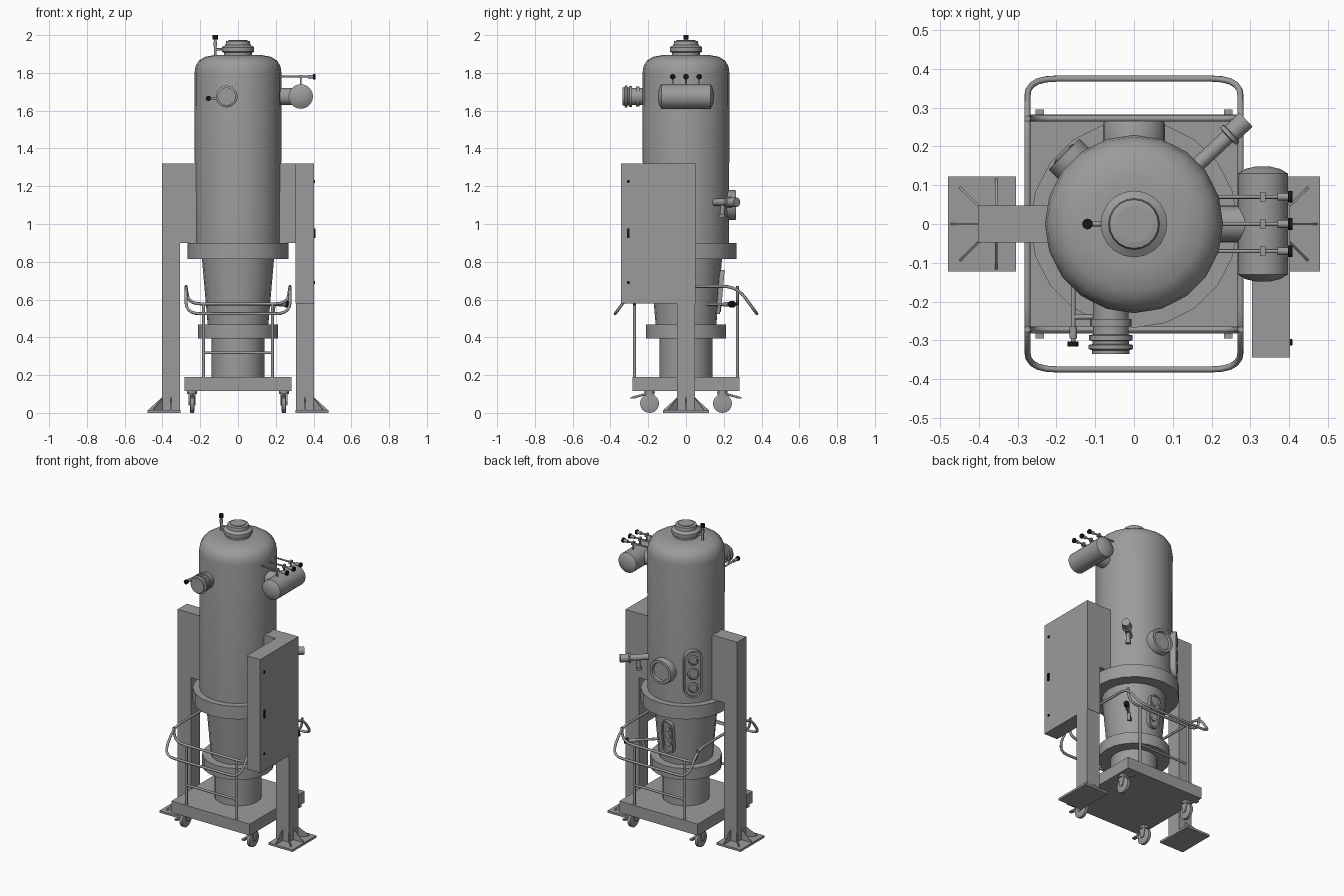
import bpy, bmesh, math
from mathutils import Vector, Matrix

if "Cube" in bpy.data.objects:
    bpy.data.objects.remove(bpy.data.objects["Cube"])


def material(name, c):
    m = bpy.data.materials.new(name)
    m.diffuse_color = (c, c, c, 1)
    m.use_nodes = True
    m.node_tree.nodes["Principled BSDF"].inputs["Base Color"].default_value = m.diffuse_color
    return m


GREY = material("steel_grey", 0.33)
BLACK = material("handle_black", 0.008)


def frame(loc, n):
    """Matrix with local z along n and local y pointing up."""
    n = Vector(n).normalized()
    up = Vector((0, 0, 1)) if abs(n.z) < 0.99 else Vector((0, 1, 0))
    x = up.cross(n).normalized()
    y = n.cross(x)
    m = Matrix((x, y, n)).transposed().to_4x4()
    m.translation = Vector(loc)
    return m


def finish(name, bm, mat, mtx=None, smooth=True):
    if mtx:
        bm.transform(mtx)
    bmesh.ops.recalc_face_normals(bm, faces=bm.faces)
    me = bpy.data.meshes.new(name)
    bm.to_mesh(me)
    bm.free()
    me.materials.append(mat)
    ob = bpy.data.objects.new(name, me)
    bpy.context.collection.objects.link(ob)
    if smooth:
        bpy.ops.object.select_all(action='DESELECT')
        ob.select_set(True)
        bpy.context.view_layer.objects.active = ob
        bpy.ops.object.shade_smooth_by_angle(angle=math.radians(35))
    return ob


def lathe(name, prof, loc=(0, 0, 0), n=(0, 0, 1), seg=20, mat=GREY):
    """Capped surface of revolution; prof = (radius, distance along n)."""
    bm = bmesh.new()
    rings = [[bm.verts.new((r * math.cos(i * math.tau / seg), r * math.sin(i * math.tau / seg), h))
              for i in range(seg)] for r, h in prof]
    for a, b in zip(rings, rings[1:]):
        for i in range(seg):
            j = (i + 1) % seg
            bm.faces.new((a[i], a[j], b[j], b[i]))
    bm.faces.new(rings[0])
    bm.faces.new(rings[-1])
    return finish(name, bm, mat, frame(loc, n))


def rod(name, a, b, r, mat=GREY, seg=12):
    a, b = Vector(a), Vector(b)
    return lathe(name, [(r, 0), (r, (b - a).length)], a, b - a, seg, mat)


def box(name, lo, hi, mat=GREY):
    bm = bmesh.new()
    bmesh.ops.create_cube(bm, size=1)
    lo, hi = Vector(lo), Vector(hi)
    for v in bm.verts:
        v.co = Vector([(lo[k] + hi[k]) / 2 + v.co[k] * (hi[k] - lo[k]) for k in range(3)])
    return finish(name, bm, mat, smooth=False)


def prism(name, pts, depth, mtx, mat=GREY):
    bm = bmesh.new()
    f = bm.faces.new([bm.verts.new((x, y, 0)) for x, y in pts])
    ext = bmesh.ops.extrude_face_region(bm, geom=[f])
    bmesh.ops.translate(bm, vec=(0, 0, depth), verts=[v for v in ext['geom'] if isinstance(v, bmesh.types.BMVert)])
    return finish(name, bm, mat, mtx)


def stadium_ring(name, r, half, wall, depth, mtx):
    """Oblong raised frame with a lower pane inside."""
    def outline(q):
        return [(q * math.cos(t), q * math.sin(t) + (half if k < 9 else -half))
                for k in range(18) for t in [math.pi * ((k if k < 9 else k - 1) / 8)]]
    bm = bmesh.new()
    loops = [[bm.verts.new((x, y, z)) for x, y in outline(q)]
             for q, z in ((r, 0), (r, depth), (r - wall, depth), (r - wall, depth - 0.012))]
    for a, b in zip(loops, loops[1:]):
        for i in range(18):
            j = (i + 1) % 18
            bm.faces.new((a[i], a[j], b[j], b[i]))
    bm.faces.new(loops[0])
    bm.faces.new(loops[-1])
    return finish(name, bm, GREY, mtx)


def tube(name, pts, r, bend=0.06, closed=False):
    """Bent tube with rounded corners."""
    P, out, n = [Vector(p) for p in pts], [], len(pts)
    for i, p in enumerate(P):
        if not closed and i in (0, n - 1):
            out.append(p)
            continue
        a, b = P[i - 1] - p, P[(i + 1) % n] - p
        a = p + a.normalized() * min(bend, a.length * 0.49)
        b = p + b.normalized() * min(bend, b.length * 0.49)
        out += [a * (1 - t) ** 2 + p * 2 * t * (1 - t) + b * t * t for t in (0, .2, .4, .6, .8, 1)]
    cu = bpy.data.curves.new(name, 'CURVE')
    cu.dimensions = '3D'
    cu.bevel_depth, cu.bevel_resolution, cu.use_fill_caps = r, 2, True
    s = cu.splines.new('POLY')
    s.points.add(len(out) - 1)
    for q, c in zip(s.points, out):
        q.co = (*c, 1)
    s.use_cyclic_u = closed
    cu.materials.append(GREY)
    ob = bpy.data.objects.new(name, cu)
    bpy.context.collection.objects.link(ob)
    bpy.ops.object.select_all(action='DESELECT')
    ob.select_set(True)
    bpy.context.view_layer.objects.active = ob
    bpy.ops.object.convert(target='MESH')
    bpy.ops.object.shade_smooth_by_angle(angle=math.radians(50))


# Vessel: upper body with dome, flange, cone, collar, lower pot
lathe("vessel_body", [(.228, .88), (.23, 1.80), (.225, 1.835), (.207, 1.865), (.175, 1.885), (.12, 1.895), (.08, 1.895)])
lathe("top_cap", [(.075, 1.88), (.075, 1.908), (.086, 1.912), (.086, 1.935), (.066, 1.948), (.063, 1.968), (.045, 1.972)])
lathe("top_cap_disc", [(.047, 1.96), (.047, 1.975)])
lathe("main_flange", [(.268, .815), (.268, .90)])
lathe("cone", [(.16, .46), (.192, .83)])
lathe("lower_collar", [(.212, .393), (.212, .468)])
lathe("lower_pot", [(.14, .18), (.14, .40)])

# Top valve
rod("top_valve_stem", (-.12, 0, 1.895), (-.12, 0, 1.98), .007)
rod("top_valve_body", (-.12, 0, 1.94), (-.12, 0, 1.965), .010)
rod("top_valve_branch", (-.12, 0, 1.925), (-.07, 0, 1.925), .006)
rod("top_valve_knob", (-.12, 0, 1.978), (-.12, 0, 2.0), .014, BLACK)

# Front port with its side valve
lathe("front_port", [(.046, .19), (.046, .285), (.056, .287), (.056, .30), (.047, .302), (.047, .31),
                     (.058, .312), (.058, .322), (.048, .326), (.048, .335)], (-.06, 0, 1.675), (0, -1, 0))
lathe("front_port_ring", [(.053, .245), (.053, .265)], (-.06, 0, 1.675), (0, -1, 0))
rod("front_valve_pipe", (-.157, -.15, 1.665), (-.157, -.305, 1.665), .006)
rod("front_valve_body", (-.157, -.265, 1.665), (-.157, -.295, 1.665), .010)
rod("front_valve_branch", (-.157, -.24, 1.665), (-.08, -.24, 1.665), .006)
rod("front_valve_knob", (-.157, -.303, 1.665), (-.157, -.316, 1.665), .014, BLACK)

# Side tank with three valve lines
lathe("side_tank", [(.02, -.148), (.045, -.142), (.065, -.13), (.065, .13), (.045, .142), (.02, .148)],
      (.332, 0, 1.675), (0, 1, 0))
rod("tank_neck", (.2, 0, 1.675), (.31, 0, 1.675), .046, seg=20)
for y in (-.07, 0, .07):
    rod("valve_line", (.215, y, 1.78), (.40, y, 1.78), .005)
    rod("valve_drop", (.332, y, 1.735), (.332, y, 1.78), .005)
    box("valve_block", (.325, y - .012, 1.77), (.339, y + .012, 1.79))
    rod("valve_body", (.37, y, 1.78), (.397, y, 1.78), .010)
    rod("valve_knob", (.397, y, 1.78), (.409, y, 1.78), .015, BLACK)

# Round rear window and oblong windows
lathe("round_window", [(.08, .2), (.08, .258), (.076, .266), (.06, .266), (.056, .252)], (0, 0, 1.10), (0, 1, 0), 24)
d = Vector((-1, 1, 0)).normalized()
stadium_ring("oblong_window", .056, .10, .012, .05, frame(d * .205 + Vector((0, 0, 1.10)), d))
for dz, r in ((-.09, .032), (0, .036), (.09, .032)):
    lathe("window_lens", [(r, .2), (r, .256), (r - .009, .26), (r - .011, .25)], (0, 0, 1.10 + dz), d, 18)
n = Vector((0, 1, -.09)).normalized()
stadium_ring("cone_window", .04, .07, .009, .04, frame(Vector((0, .155, .65)), n))
for dz in (-.05, 0, .05):
    rod("cone_window_lens", (0, .17, .65 + dz), (0, .19 + dz * .09, .65 + dz), .017)

# Angled sampling port on the body and drain valve on the cone
d = Vector((.73, .68, 0)).normalized()
at = lambda r, z: d * r + Vector((0, 0, z))
lathe("angled_port", [(.019, .2), (.019, .33), (.031, .332), (.031, .342), (.025, .345), (.025, .395)],
      (0, 0, 1.115), d, 16)
rod("angled_port_branch", at(.29, 1.115), at(.28, 1.04), .013)
rod("angled_port_nut", at(.281, 1.05), at(.279, 1.035), .018)
rod("drain_pipe", at(.15, .575), at(.35, .575), .008)
rod("drain_body", at(.30, .575), at(.335, .575), .013)
rod("drain_outlet", at(.26, .575), at(.25, .525), .010)
rod("drain_knob", at(.345, .575), at(.37, .575), .017, BLACK)

# Two support columns with brackets, foot plates and fins
for s, side in ((-1, "left"), (1, "right")):
    def sbox(name, x0, x1, y, z0, z1):
        return box(side + name, (min(s * x0, s * x1), -y, z0), (max(s * x0, s * x1), y, z1))
    sbox("_column", .307, .403, .048, .0, 1.32)
    sbox("_bracket", .20, .307, .048, .90, 1.32)
    sbox("_foot_plate", .305, .48, .123, 0, .014)
    for (x, y), a in (((.403, 0), 0), ((.40, .045), 45), ((.40, -.045), -45), ((.355, .047), 90), ((.355, -.047), -90)):
        a = math.radians(a)
        u = Vector((s * math.cos(a), math.sin(a), 0))
        w = u.cross(Vector((0, 0, 1)))
        m = Matrix((u, Vector((0, 0, 1)), w)).transposed().to_4x4()
        m.translation = Vector((s * x, y, .012)) - w * .003
        prism(side + "_foot_fin", [(0, 0), (.07, 0), (.07, .006), (0, .07)], .006, m)

# Control cabinet with door, handle and locks
box("cabinet", (.305, -.345, .58), (.402, .05, 1.32))
box("cabinet_handle", (.40, -.312, .925), (.409, -.298, .975), BLACK)
for z in (.69, 1.225):
    rod("cabinet_lock", (.40, -.305, z), (.407, -.305, z), .008, BLACK)

# Trolley: deck, rails, posts
box("trolley_deck", (-.283, -.283, .115), (.283, .283, .19))
tube("hand_rail", [(.275, .27, .67), (.275, .375, .525), (-.275, .375, .525), (-.275, .27, .67),
                   (-.275, -.27, .67), (-.275, -.375, .525), (.275, -.375, .525), (.275, -.27, .67)],
     .008, .075, True)
for s in (-1, 1):
    y = s * .272
    tube("cross_rail", [(-.275, y, .67), (-.262, y, .577), (.262, y, .577), (.275, y, .67)], .008, .07)
    rod("lower_rail", (-.182, y, .318), (.182, y, .318), .007)
    for x in (-.182, .182):
        rod("rail_post", (x, y, .185), (x, y, .577), .008)

# Casters with forks and brake pedals
for x in (-.243, .243):
    for s in (-1, 1):
        y = s * .193
        lathe("caster_wheel", [(.042, -.012), (.05, -.009), (.05, .009), (.042, .012)], (x, y, .05), (1, 0, 0), 24)
        rod("caster_axle", (x - .019, y, .05), (x + .019, y, .05), .008)
        for e in (-1, 1):
            prism("caster_fork", [(-.012, .04), (.012, .04), (.028, .108), (-.028, .108)], .004,
                  Matrix.Translation((x + e * .016 - .002, y, 0)) @ Matrix(((0, 0, 1, 0), (1, 0, 0, 0), (0, 1, 0, 0), (0, 0, 0, 1))))
        rod("caster_swivel", (x, y, .100), (x, y, .117), .026)
        tube("caster_pedal_arm", [(x, y + s * .02, .10), (x, y + s * .06, .088), (x, y + s * .09, .082)], .006, .02)
        box("caster_pedal", (x - .011, min(y + s * .075, y + s * .102), .076), (x + .011, max(y + s * .075, y + s * .102), .085))
